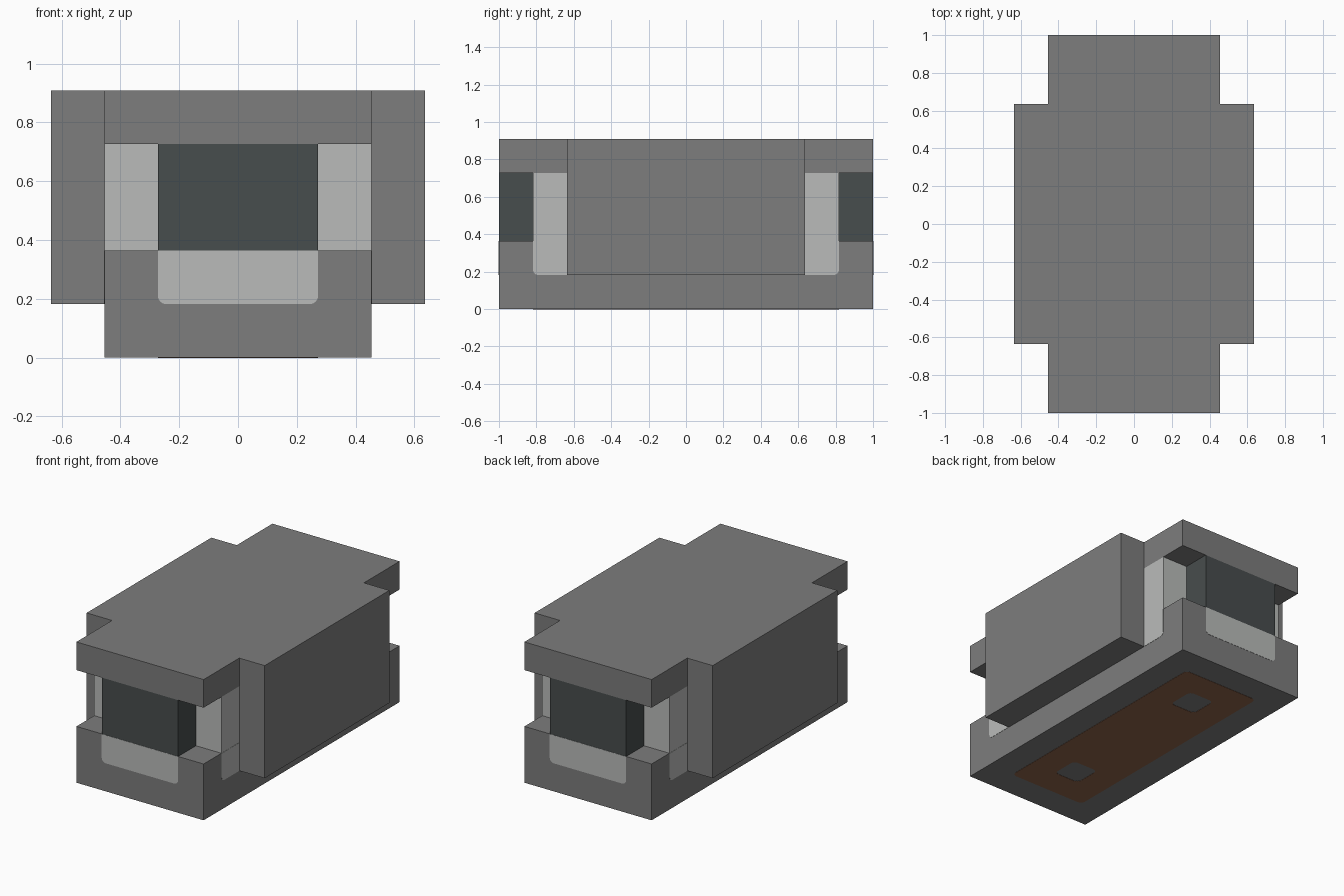
import bpy
from math import cos, sin, pi

cube = bpy.data.objects.get("Cube")
if cube:
    bpy.data.objects.remove(cube, do_unlink=True)

U = 1 / 11          # half of one building block
THIN = 0.0015       # half thickness of the painted plates


def material(name, rgb):
    m = bpy.data.materials.new(name)
    m.use_nodes = True
    colour = (*rgb, 1)
    m.diffuse_color = colour
    m.node_tree.nodes["Principled BSDF"].inputs["Base Color"].default_value = colour
    return m


GREY = material("mid grey", (0.205, 0.205, 0.205))
PALE = material("pale grey", (0.49, 0.50, 0.49))
SLATE = material("dark slate", (0.064, 0.074, 0.075))
BROWN = material("rust brown", (0.28, 0.13, 0.07))


def box(name, x, y, z, mat):
    """Box from (low, high) ranges counted in block units."""
    ranges = (x, y, z)
    bpy.ops.mesh.primitive_cube_add(size=1, location=[(a + b) / 2 * U for a, b in ranges])
    ob = bpy.context.object
    ob.name = name
    ob.scale = [(b - a) * U for a, b in ranges]
    bpy.ops.object.transform_apply(location=False, rotation=False, scale=True)
    ob.data.materials.append(mat)
    return ob


def outline(cx, cy, half_w, half_h, r_low, r_top):
    """Rectangle with its lower and upper corners rounded."""
    pts = []
    for i, (sx, sy) in enumerate([(1, 1), (-1, 1), (-1, -1), (1, -1)]):
        r = r_top if sy > 0 else r_low
        for k in range(5 if r else 1):
            a = (i + k / 4) * pi / 2
            pts.append((cx + sx * (half_w - r) + r * cos(a),
                        cy + sy * (half_h - r) + r * sin(a)))
    return pts


def plate(name, outlines, loc, rot, mat):
    """Thin flat plate; outlines after the first become holes."""
    cu = bpy.data.curves.new(name, 'CURVE')
    cu.dimensions = '2D'
    cu.fill_mode = 'BOTH'
    cu.extrude = THIN
    for pts in outlines:
        sp = cu.splines.new('POLY')
        sp.points.add(len(pts) - 1)
        for p, (x, y) in zip(sp.points, pts):
            p.co = (x, y, 0, 1)
        sp.use_cyclic_u = True
    cu.materials.append(mat)
    ob = bpy.data.objects.new(name, cu)
    bpy.context.collection.objects.link(ob)
    ob.location, ob.rotation_euler = loc, rot
    bpy.ops.object.select_all(action='DESELECT')
    ob.select_set(True)
    bpy.context.view_layer.objects.active = ob
    bpy.ops.object.convert(target='MESH')


# Main body: base, recessed middle and roof
box("base", (-5, 5), (-11, 11), (0, 4), GREY)
box("middle", (-5, 5), (-9, 9), (4, 8), PALE)
box("roof", (-5, 5), (-11, 11), (8, 10), GREY)

# Side slabs
for s, side in ((1, "left"), (-1, "right")):
    box(side + "_slab", sorted((5 * s, 7 * s)), (-7, 7), (2, 10), GREY)

# Dark end blocks with a pale panel under each
for s, end, turn in ((-1, "front", 0), (1, "back", pi)):
    box(end + "_block", (-3, 3), sorted((9 * s, 11 * s)), (4, 8), SLATE)
    plate(end + "_panel", [outline(0, 0, 3 * U, U, 0.028, 0)],
          (0, s * 11 * U, 3 * U), (pi / 2, 0, turn), PALE)

    # Pale side panels next to the slabs
    for t, side in ((1, "left"), (-1, "right")):
        plate(end + "_" + side + "_panel", [outline(0, 0, 1.5 * U, U, 0.028, 0)],
              (t * 5 * U, s * 7.5 * U, 3 * U), (pi / 2, 0, t * pi / 2), PALE)

# Underside plate with two openings
holes = [outline(0, s * 6 * U, U, U, 0.03, 0.03) for s in (-1, 1)]
plate("underside_plate", [outline(0, 0, 3 * U, 9 * U, 0.03, 0.03)] + holes,
      (0, 0, 0), (pi, 0, 0), BROWN)
